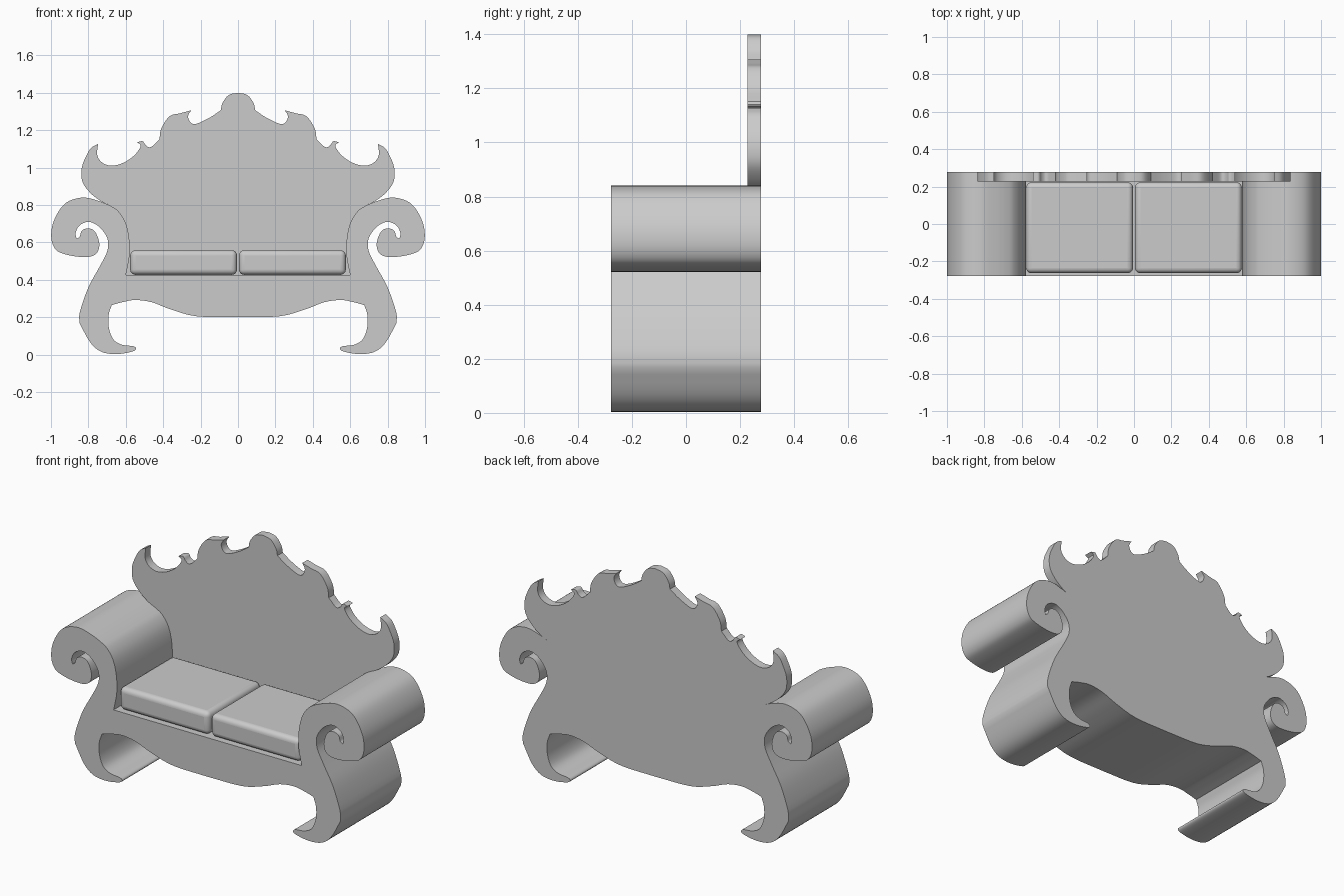
import bpy, bmesh
from mathutils import Vector

if "Cube" in bpy.data.objects:
    bpy.data.objects.remove(bpy.data.objects["Cube"])

DEPTH = 0.277      # half depth of the sofa
STEPS = 4          # curve samples per span


def spline(pts):
    """Smooth open stroke through the points; stroke ends stay sharp."""
    p = [Vector(q) for q in pts]
    p = [2 * p[0] - p[1]] + p + [2 * p[-1] - p[-2]]
    out = []
    for a, b, c, d in zip(p, p[1:], p[2:], p[3:]):
        for i in range(STEPS):
            t = i / STEPS
            out.append(0.5 * (2 * b + (c - a) * t + (2 * a - 5 * b + 4 * c - d) * t * t
                              + (3 * b - a - 3 * c + d) * t ** 3))
    return out + [p[-2]]


def half_outline(strokes):
    pts = []
    for s in strokes:
        for q in (spline(s) if len(s) > 2 else [Vector(r) for r in s]):
            if not pts or (q - pts[-1]).length > 1e-5:
                pts.append(q)
    return pts


def smooth(ob):
    bpy.ops.object.select_all(action='DESELECT')
    bpy.context.view_layer.objects.active = ob
    ob.select_set(True)
    bpy.ops.object.shade_smooth_by_angle(angle=0.6)


def slab(name, strokes, y0, y1):
    """Mirror a half outline (starts and ends on x = 0) and extrude it along y."""
    half = half_outline(strokes)
    loop = half + [Vector((-q.x, q.y)) for q in reversed(half[1:-1])]
    bm = bmesh.new()
    face = bm.faces.new([bm.verts.new((q.x, y0, q.y)) for q in loop])
    ext = bmesh.ops.extrude_face_region(bm, geom=[face], use_keep_orig=True)
    new = [v for v in ext['geom'] if isinstance(v, bmesh.types.BMVert)]
    bmesh.ops.translate(bm, verts=new, vec=(0, y1 - y0, 0))
    bmesh.ops.recalc_face_normals(bm, faces=bm.faces)
    bmesh.ops.triangulate(bm, faces=[f for f in bm.faces if len(f.verts) > 4])
    me = bpy.data.meshes.new(name)
    bm.to_mesh(me)
    bm.free()
    ob = bpy.data.objects.new(name, me)
    bpy.context.collection.objects.link(ob)
    smooth(ob)


# Frame: apron, curled legs and scrolled arms in one profile
apron = [(0, .2), (.22, .205), (.36, .242), (.46, .28), (.55, .292), (.62, .28), (.675, .265)]
leg_inner = [(.675, .265), (.692, .21), (.69, .14), (.665, .08), (.62, .053), (.56, .045),
             (.545, .03), (.57, .015), (.65, .003), (.73, .015), (.79, .065), (.848, .17)]
leg_outer = [(.848, .17), (.845, .23), (.80, .36), (.74, .47), (.70, .55), (.695, .605),
             (.71, .645), (.75, .69), (.80, .71), (.848, .69), (.868, .65), (.863, .62)]
scroll = [(.863, .62), (.847, .63), (.835, .663), (.80, .675), (.765, .658), (.742, .60),
          (.75, .55), (.785, .525), (.85, .523), (.925, .537), (.975, .562), (.998, .62),
          (.99, .70), (.95, .78), (.90, .823), (.82, .84), (.74, .82), (.69, .80)]
arm_inner = [(.69, .80), (.645, .772), (.605, .715), (.583, .63), (.58, .53), (.60, .425)]
seat = [(.60, .425), (0, .425)]
slab("sofa_frame", [apron, leg_inner, leg_outer, scroll, arm_inner, seat], -DEPTH, DEPTH)

# Back panel: sits on the arms and seat, flame-like crest
crest_side = [(.69, .80), (.735, .822), (.79, .865), (.832, .925), (.835, 1.0), (.81, 1.065),
              (.785, 1.105), (.748, 1.127)]
crest_low = [(.748, 1.127), (.753, 1.07), (.73, 1.03), (.68, 1.01), (.615, 1.025),
             (.555, 1.065), (.52, 1.115), (.54, 1.135)]
crest_mid = [(.54, 1.135), (.51, 1.141), (.492, 1.118), (.465, 1.11), (.42, 1.152)]
crest_high = [(.42, 1.152), (.41, 1.21), (.365, 1.275), (.31, 1.29), (.25, 1.307)]
crest_top = [(.25, 1.307), (.267, 1.275), (.252, 1.24), (.22, 1.235), (.15, 1.268), (.092, 1.307)]
crown = [(.092, 1.307), (.083, 1.345), (.05, 1.388), (0, 1.4)]
slab("back_panel", [seat[::-1], arm_inner[::-1], crest_side, crest_low, crest_mid,
                    crest_high, crest_top, crown], 0.228, DEPTH)

# Two rounded seat cushions
for side, label in ((-1, "left"), (1, "right")):
    bpy.ops.mesh.primitive_cube_add(size=1, location=(side * .291, -.02, .4925))
    ob = bpy.context.object
    ob.name = label + "_cushion"
    ob.scale = (.571, .485, .131)
    bpy.ops.object.transform_apply(location=False, rotation=False, scale=True)
    bev = ob.modifiers.new("rounding", 'BEVEL')
    bev.width, bev.segments = .028, 5
    smooth(ob)
